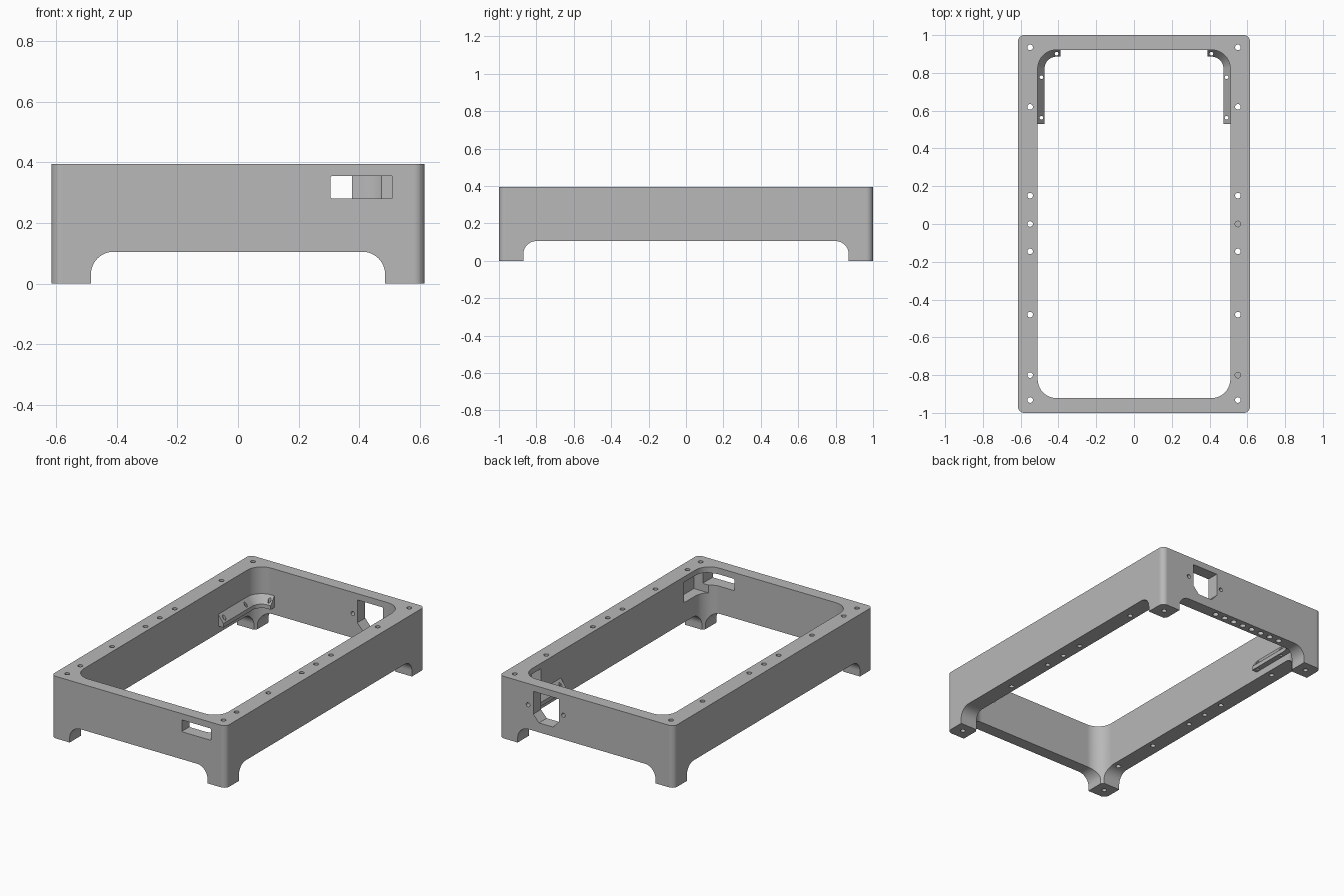
import bpy, bmesh
from math import sin, cos, pi

if "Cube" in bpy.data.objects:
    bpy.data.objects.remove(bpy.data.objects["Cube"])

grey = bpy.data.materials.new("plain_grey")
grey.use_nodes = True
colour = (0.48, 0.48, 0.48, 1)
grey.diffuse_color = colour
grey.node_tree.nodes["Principled BSDF"].inputs["Base Color"].default_value = colour


def make_object(name, bm):
    bmesh.ops.recalc_face_normals(bm, faces=bm.faces)
    mesh = bpy.data.meshes.new(name)
    bm.to_mesh(mesh)
    bm.free()
    mesh.materials.append(grey)
    obj = bpy.data.objects.new(name, mesh)
    bpy.context.collection.objects.link(obj)
    return obj


def loft(name, rings):
    """Skin a list of equal closed rings and cap both ends."""
    bm = bmesh.new()
    rows = [[bm.verts.new(p) for p in ring] for ring in rings]
    n = len(rows[0])
    for a, b in zip(rows, rows[1:]):
        for i in range(n):
            j = (i + 1) % n
            bm.faces.new((a[i], a[j], b[j], b[i]))
    bm.faces.new(rows[0])
    bm.faces.new(rows[-1])
    return make_object(name, bm)


def prism(name, outline, axis, lo, hi):
    place = {"x": lambda a, b, t: (t, a, b),
             "y": lambda a, b, t: (a, t, b),
             "z": lambda a, b, t: (a, b, t)}[axis]
    return loft(name, [[place(a, b, t) for a, b in outline] for t in (lo, hi)])


def rounded(a0, a1, b0, b1, r, steps=10):
    pts = []
    centres = [(a1 - r, b1 - r), (a0 + r, b1 - r), (a0 + r, b0 + r), (a1 - r, b0 + r)]
    for k, (ca, cb) in enumerate(centres):
        for i in range(steps + 1):
            t = (k + i / steps) * pi / 2
            pts.append((ca + r * cos(t), cb + r * sin(t)))
    return pts


def circle(a, b, r, n=16):
    return [(a + r * cos(2 * pi * i / n), b + r * sin(2 * pi * i / n)) for i in range(n)]


def cut(target, cutter):
    cutter.hide_render = True
    mod = target.modifiers.new("cut", "BOOLEAN")
    mod.operation = "DIFFERENCE"
    mod.solver = "EXACT"
    mod.object = cutter
    bpy.context.view_layer.objects.active = target
    bpy.ops.object.modifier_apply(modifier=mod.name)
    bpy.data.objects.remove(cutter)


def cut_prism(target, *args):
    cut(target, prism("cutter", *args))


def smooth(obj):
    bpy.ops.object.select_all(action="DESELECT")
    obj.select_set(True)
    bpy.context.view_layer.objects.active = obj
    bpy.ops.object.shade_smooth_by_angle()
    mod = obj.modifiers.new("even_normals", "WEIGHTED_NORMAL")
    mod.keep_sharp = True


HEIGHT, ARCH = 0.395, 0.105

# Rounded frame with an open middle
frame = prism("frame", rounded(-0.615, 0.615, -1, 1, 0.035), "z", 0, HEIGHT)
cut_prism(frame, rounded(-0.51, 0.51, -0.922, 0.922, 0.1), "z", -0.1, 0.5)

# Arches between the four feet
cut_prism(frame, rounded(-0.485, 0.485, -0.3, ARCH, 0.075), "y", -1.2, 1.2)
cut_prism(frame, rounded(-0.87, 0.87, -0.3, ARCH, 0.07), "x", -0.8, 0.8)

# Front slot
cut_prism(frame, rounded(0.305, 0.51, 0.28, 0.355, 0.006, 3), "y", -1.1, -0.85)

# Rear socket opening with clipped lower corners and its screw holes
socket = [(0.195, 0.355), (0.375, 0.355), (0.375, 0.21),
          (0.335, 0.165), (0.235, 0.165), (0.195, 0.21)]
cut_prism(frame, socket, "y", 0.85, 1.1)
for x in (0.163, 0.412):
    cut_prism(frame, circle(x, 0.26, 0.013), "y", 0.85, 1.1)

# Pockets inside the left wall, near both ends
for y0, y1 in ((-0.9, -0.71), (0.73, 0.9)):
    cut_prism(frame, [(y0, 0.23), (y1, 0.23), (y1, 0.36), (y0, 0.36)], "x", 0.42, 0.575)

# Screw holes down through the side walls
for side in (-1, 1):
    for y in (0.935, 0.62, 0.15, 0, -0.145, -0.48, -0.8, -0.932):
        spot = circle(side * 0.55, y, 0.015)
        if side == 1 and y == -0.8:
            cut_prism(frame, spot, "z", 0.3, 0.5)
        elif side == 1 and y == 0:
            cut_prism(frame, spot, "z", 0.28, 0.5)
            cut_prism(frame, spot, "z", 0, 0.2)
        else:
            cut_prism(frame, spot, "z", -0.1, 0.5)

# Row of blind holes under the rear beam
for i in range(8):
    cut_prism(frame, circle(0.17 - 0.07 * i, 0.96, 0.018), "z", 0, 0.16)
smooth(frame)

# Corner brackets: a sloped ledge swept round each rear inside corner
section = [(-0.008, 0.15), (0.036, 0.15), (0.036, 0.175), (0, 0.225), (-0.008, 0.225)]
for side, label in ((1, "left"), (-1, "right")):
    path = [(0.51, 0.53, 0)]
    for i in range(11):
        t = i / 10 * pi / 2
        path.append((0.41 + 0.1 * cos(t), 0.822 + 0.1 * sin(t), t))
    path.append((0.39, 0.922, pi / 2))
    rings = [[(side * (x - d * cos(t)), y - d * sin(t), z) for d, z in section]
             for x, y, t in path]
    bracket = loft(label + "_corner_bracket", rings)
    for x, y in ((0.49, 0.562), (0.49, 0.777), (0.41, 0.902)):
        cut_prism(bracket, circle(side * x, y, 0.01, 12), "z", 0.1, 0.3)
    smooth(bracket)
